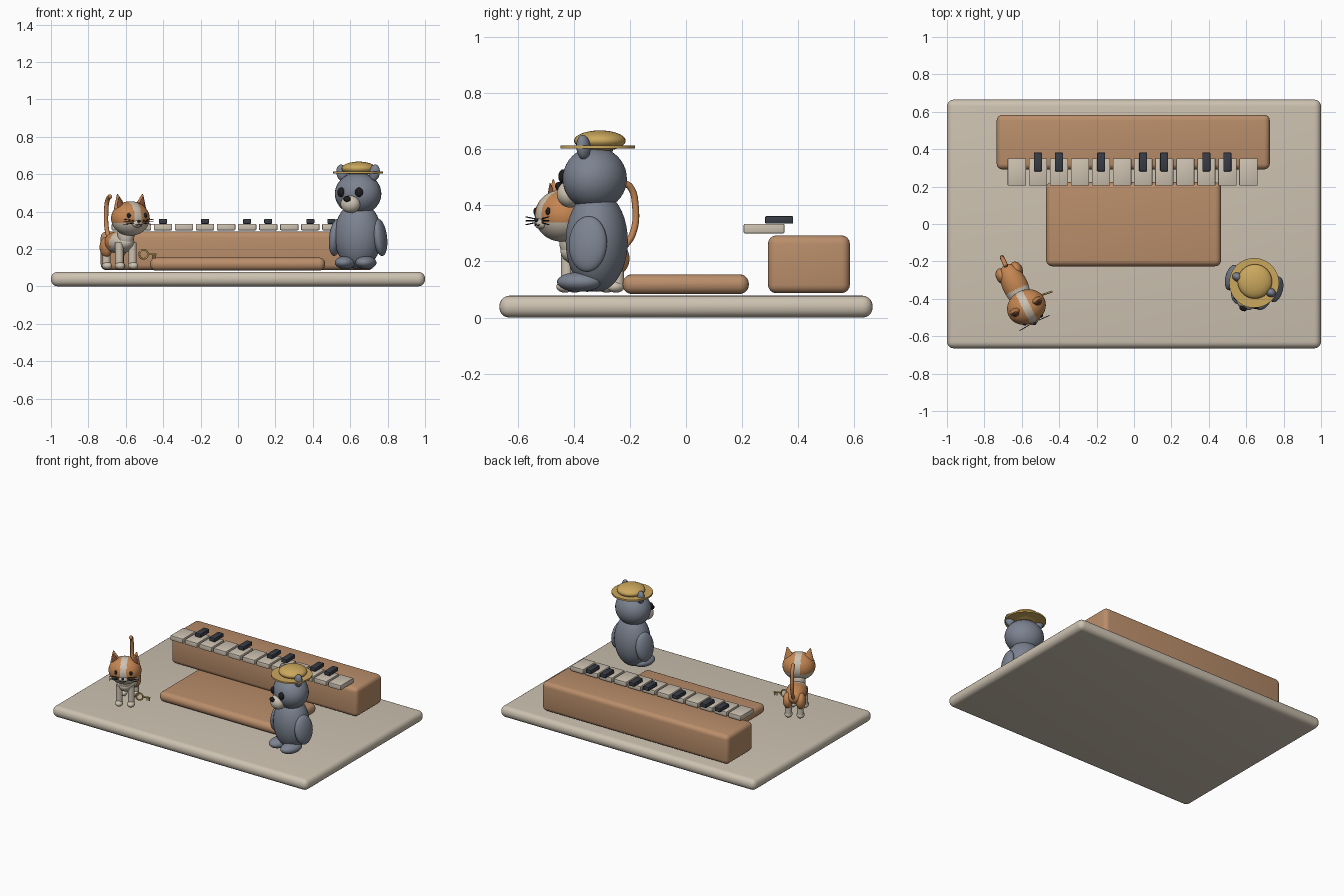
import bpy, bmesh, math
from mathutils import Matrix, Vector

if "Cube" in bpy.data.objects:
    bpy.data.objects.remove(bpy.data.objects["Cube"])


def material(name, rgb):
    m = bpy.data.materials.new(name)
    m.use_nodes = True
    m.diffuse_color = (*rgb, 1)
    m.node_tree.nodes["Principled BSDF"].inputs["Base Color"].default_value = (*rgb, 1)
    return m


CREAM = material("cream", (.61, .54, .44))
WOOD = material("wood", (.49, .27, .145))
GREY = material("slate grey", (.2, .225, .28))
STRAW = material("straw gold", (.6, .39, .11))
DARK = material("charcoal", (.04, .045, .06))
BLACK = material("black", (.012, .012, .014))
ORANGE = material("orange fur", (.56, .24, .085))
BROWN = material("ear brown", (.2, .075, .04))


def finish(name, bm, mats, frame=Matrix(), rule=None):
    """Turn a bmesh into a smooth object with sharp corners kept."""
    mesh = bpy.data.meshes.new(name)
    bmesh.ops.recalc_face_normals(bm, faces=bm.faces)
    for f in bm.faces:
        f.smooth = True
        if rule:
            f.material_index = int(rule(f.calc_center_median()))
    bm.to_mesh(mesh)
    bm.free()
    mesh.set_sharp_from_angle(angle=math.radians(35))
    for m in mats:
        mesh.materials.append(m)
    ob = bpy.data.objects.new(name, mesh)
    bpy.context.collection.objects.link(ob)
    ob.matrix_world = frame
    return ob


def box(name, center, size, mat, radius, segments=4):
    bm = bmesh.new()
    bmesh.ops.create_cube(bm, size=1, matrix=Matrix.Translation(center) @ Matrix.Diagonal((*size, 1)))
    bmesh.ops.bevel(bm, geom=bm.edges[:], offset=radius, segments=segments,
                    profile=.5, affect='EDGES')
    return finish(name, bm, [mat])


def ball(name, center, half, mats, frame, rule=None, segs=32, tilt=0):
    bm = bmesh.new()
    bmesh.ops.create_uvsphere(bm, u_segments=segs, v_segments=segs * 5 // 8, radius=1)
    bmesh.ops.transform(bm, matrix=Matrix.Diagonal((*half, 1)), verts=bm.verts)
    local = frame @ Matrix.Translation(center) @ Matrix.Rotation(tilt, 4, 'Y')
    return finish(name, bm, mats if isinstance(mats, list) else [mats], local, rule)


def cone(name, center, r1, r2, depth, mat, frame, scale=(1, 1, 1), tilt=0, segs=32):
    bm = bmesh.new()
    bmesh.ops.create_cone(bm, cap_ends=True, segments=segs, radius1=r1, radius2=r2, depth=depth)
    local = (frame @ Matrix.Translation(center) @ Matrix.Rotation(tilt, 4, 'Y')
             @ Matrix.Diagonal((*scale, 1)))
    return finish(name, bm, [mat], local)


def tube(name, points, radius, mat, frame, cyclic=False):
    c = bpy.data.curves.new(name, 'CURVE')
    c.dimensions = '3D'
    c.bevel_depth, c.bevel_resolution, c.use_fill_caps = radius, 3, True
    c.resolution_u = 8
    s = c.splines.new('BEZIER')
    s.bezier_points.add(len(points) - 1)
    s.use_cyclic_u = cyclic
    for p, co in zip(s.bezier_points, points):
        p.co = co
        p.handle_left_type = p.handle_right_type = 'AUTO'
    c.materials.append(mat)
    ob = bpy.data.objects.new(name, c)
    bpy.context.collection.objects.link(ob)
    ob.matrix_world = frame
    return ob


def facing(x, y, degrees):
    return Matrix.Translation((x, y, 0)) @ Matrix.Rotation(math.radians(degrees), 4, 'Z')


SIDES = (("right", -1), ("left", 1))

# Platform, keyboard case and bench
box("platform", (0, 0, .039), (2, 1.33, .078), CREAM, .036, 5)
box("keyboard_case", (-.004, .438, .19), (1.46, .292, .206), WOOD, .03)
box("bench", (-.002, -.001, .119), (.936, .45, .07), WOOD, .033, 5)

# Keys
for i in range(12):
    x = -.626 + i * .1125
    box(f"white_key_{i + 1}", (x, .278, .317), (.098, .145, .034), CREAM, .004, 2)
    if i in (1, 2, 4, 6, 7, 9, 10):
        box(f"black_key_{i + 1}", (x, .332, .348), (.043, .1, .027), DARK, .004, 2)

# Bear: body, arms and feet
torso = facing(.642, -.318, -15)
ball("bear_body", (0, 0, .272), (.128, .11, .18), GREY, torso)
for side, s in SIDES:
    ball(f"bear_{side}_arm", (s * .122, 0, .262), (.034, .07, .1), GREY, torso, tilt=-s * .12)
    ball(f"bear_{side}_foot", (s * .057, -.05, .127), (.054, .08, .035), GREY, torso)

# Bear: head and face
head = facing(.642, -.325, -25)
ball("bear_head", (0, 0, .495), (.127, .112, .113), GREY, head)
ball("bear_muzzle", (0, -.097, .44), (.054, .046, .048), CREAM, head)
ball("bear_nose", (0, -.14, .468), (.021, .013, .016), BLACK, head)
for side, s in SIDES:
    ball(f"bear_{side}_eye", (s * .052, -.1, .503), (.023, .016, .025), BLACK, head)
    ball(f"bear_{side}_ear", (s * .096, 0, .607), (.03, .024, .045), GREY, head, tilt=s * .2)

# Straw hat
hat = facing(.642, -.315, 0)
cone("hat_brim", (0, 0, .608), .133, .133, .011, STRAW, hat, segs=48)
ball("hat_crown", (.004, .008, .63), (.092, .092, .037), STRAW, hat)

# Cat: body, legs and tail
cat = facing(-.635, -.33, 25)
ball("cat_body", (0, 0, .235), (.068, .125, .06), [ORANGE, CREAM], cat,
     lambda p: p.y < -.02 or p.z < -.028, 56)
ball("cat_neck", (0, -.085, .275), (.045, .045, .07), CREAM, cat)
for part, y in (("front", -.085), ("rear", .078)):
    for side, s in SIDES:
        cone(f"cat_{part}_{side}_leg", (s * .039, y, .17), .022, .022, .13, CREAM, cat)
        ball(f"cat_{part}_{side}_paw", (s * .039, y - .008, .11), (.026, .032, .021), CREAM, cat)
for side, s in SIDES:
    ball(f"cat_{side}_haunch", (s * .042, .075, .21), (.033, .045, .055), ORANGE, cat)
tube("cat_tail", [(0, .11, .24), (0, .155, .3), (0, .165, .4), (0, .145, .465), (0, .115, .482)],
     .012, ORANGE, cat)

# Cat: head with pale blaze and lower face
face = facing(-.575, -.444, 27)
ball("cat_head", (0, 0, .363), (.106, .092, .092), [ORANGE, CREAM], face,
     lambda p: abs(p.x) < .021 or p.z < -.022, 96)
ball("cat_muzzle", (0, -.082, .335), (.03, .02, .02), CREAM, face)
ball("cat_nose", (0, -.1, .347), (.009, .007, .007), BLACK, face, segs=16)
for side, s in SIDES:
    cone(f"cat_{side}_ear", (s * .068, .005, .456), .036, .003, .075, ORANGE, face, (1, .6, 1), s * .2)
    cone(f"cat_{side}_inner_ear", (s * .068, -.008, .452), .024, .002, .055, BROWN, face,
         (1, .6, 1), s * .2)
    ball(f"cat_{side}_eye", (s * .048, -.077, .378), (.011, .009, .014), BLACK, face, segs=16)
    tube(f"cat_{side}_mouth", [(0, -.101, .335), (s * .01, -.1, .328), (s * .02, -.095, .332)],
         .002, BLACK, face)
    for row, rise in enumerate((-.014, 0, .014)):
        tube(f"cat_{side}_whisker_{row + 1}",
             [(s * .028, -.092, .345 + rise / 2), (s * .09, -.096, .345 + rise)], .002, BLACK, face)

# Brass key carried at the cat's side
key = facing(-.505, -.383, 18)
ring = [Vector((.024 * math.cos(a), 0, .172 + .024 * math.sin(a)))
        for a in (math.tau * i / 8 for i in range(8))]
tube("key_ring", ring, .005, STRAW, key, True)
tube("key_shaft", [(.022, 0, .172), (.072, 0, .172)], .005, STRAW, key)
for i, x in enumerate((.052, .066)):
    tube(f"key_tooth_{i + 1}", [(x, 0, .172), (x, 0, .15)], .004, STRAW, key)
